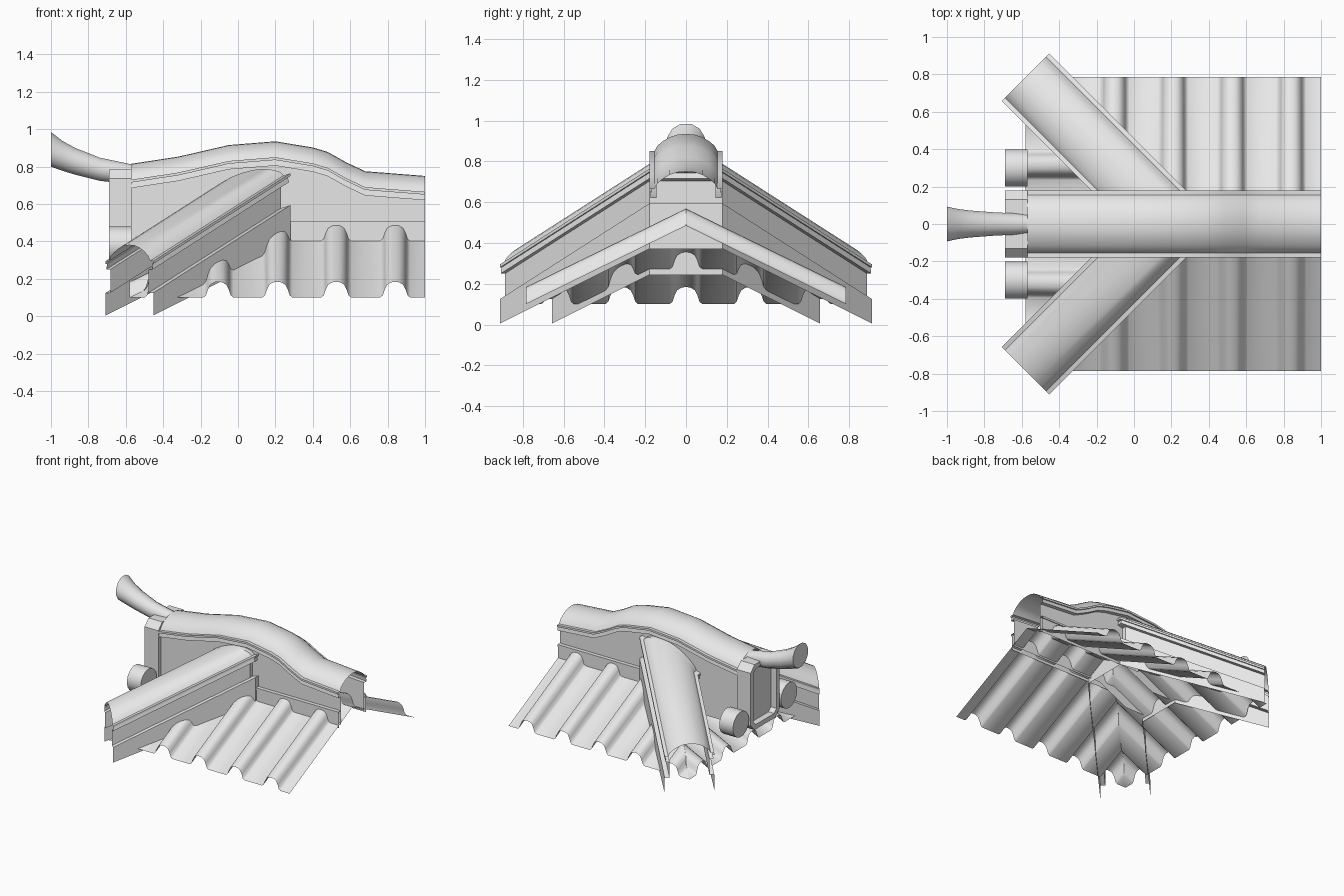
import bpy, bmesh, math
from mathutils import Vector

cube = bpy.data.objects.get("Cube")
if cube:
    bpy.data.objects.remove(cube, do_unlink=True)

mat = bpy.data.materials.new("light grey clay")
mat.use_nodes = True
GREY = (0.8, 0.8, 0.8, 1)
mat.diffuse_color = GREY
for node in mat.node_tree.nodes:
    if node.type == 'BSDF_PRINCIPLED':
        node.inputs["Base Color"].default_value = GREY


def finish(name, bm, angle=40):
    """Turn a bmesh into a named, shaded object."""
    bmesh.ops.recalc_face_normals(bm, faces=bm.faces[:])
    mesh = bpy.data.meshes.new(name)
    bm.to_mesh(mesh)
    bm.free()
    mesh.materials.append(mat)
    obj = bpy.data.objects.new(name, mesh)
    bpy.context.collection.objects.link(obj)
    bpy.ops.object.select_all(action='DESELECT')
    obj.select_set(True)
    bpy.context.view_layer.objects.active = obj
    bpy.ops.object.shade_smooth_by_angle(angle=math.radians(angle))
    return obj


def loft(rows, closed=False, caps=False):
    """Skin a list of equally long point rows."""
    bm = bmesh.new()
    grid = [[bm.verts.new(p) for p in row] for row in rows]
    n = len(grid[0])
    for a, b in zip(grid, grid[1:]):
        for i in range(n if closed else n - 1):
            j = (i + 1) % n
            bm.faces.new((a[i], a[j], b[j], b[i]))
    if caps:
        bm.faces.new(grid[0])
        bm.faces.new(grid[-1])
    return bm


def both_sides(half):
    """Mirror a half profile that starts on the centre line."""
    return [(-u, z) for u, z in reversed(half[1:])] + half


# Shared cap section: rounded crown, lip and lower band, measured from the crown
CAP = [(0, 0), (0.04, -0.003), (0.08, -0.016), (0.115, -0.037), (0.14, -0.058),
       (0.155, -0.085), (0.18, -0.085), (0.18, -0.1), (0.17, -0.1),
       (0.175, -0.13), (0.145, -0.13)]

# Main ridge: cap and walls swept along a wavy crest
CREST = [(-0.57, 0.815), (-0.32, 0.853), (-0.18, 0.885), (-0.05, 0.915),
         (0.2, 0.935), (0.4, 0.902), (0.48, 0.878), (0.58, 0.822),
         (0.68, 0.775), (1, 0.75)]
rows = []
for x, top in CREST:
    foot = 0.28 if x < 0.1 else 0.4
    rows.append([(x, u, top + z) for u, z in
                 both_sides(CAP + [(0.145, foot - top)])])
finish("main_ridge", loft(rows), 32)

# Stepped skirt along the foot of the main ridge
SKIRT = [(0.145, 0.51), (0.175, 0.51), (0.175, 0.495), (0.168, 0.495), (0.168, 0.38)]
for side, label in ((-1, "front"), (1, "back")):
    finish(label + "_ridge_skirt",
           loft([[(x, side * u, z) for u, z in SKIRT] for x in (0.1, 1)]))

# Hip ridges: both sloping arms joined by a level bridge under the main ridge
CORNER_X, CORNER_Y = -0.58, 0.785
HIP_TOP, RISE, ROOF_RISE = 0.38, 0.64, 0.49
half = CAP + [(0.145, -0.255), (0.18, -0.255), (0.18, -0.375)]
profile = both_sides(half)
low, high = [], []
for i, (u, z) in enumerate(profile):
    d = u * math.sqrt(0.5)
    run = CORNER_Y - 0.18 + d
    rise = 0.5 if i in (0, len(profile) - 1) else RISE
    low.append(Vector((CORNER_X + d, CORNER_Y + d, HIP_TOP + z)))
    high.append(Vector((CORNER_X + run + d, 0.18, HIP_TOP + z + rise * run)))


def flip(row):
    return [Vector((p.x, -p.y, p.z)) for p in row]


finish("hip_ridges", loft([flip(low), flip(high), high, low]), 32)

# Corrugated tile slopes, trimmed along the hip lines
ROLL = [(-0.08, 0), (-0.066, 0.012), (-0.056, 0.042), (-0.043, 0.068),
        (-0.022, 0.081), (0, 0.084)]
ROLL = ROLL + [(-s, h) for s, h in reversed(ROLL[:-1])]
PITCH = 0.315


def waves(start, end, first, count):
    pts = [(first + k * PITCH + s, h) for k in range(count) for s, h in ROLL]
    return [(start, 0)] + pts + [(end, 0)]


def trim(bm, point, keep):
    bmesh.ops.bisect_plane(bm, geom=bm.verts[:] + bm.edges[:] + bm.faces[:],
                           plane_co=point, plane_no=keep, clear_inner=True)


def slope_z(d, h):
    return 0.1 + ROOF_RISE * d + h


for side, label in ((-1, "front"), (1, "back")):
    line = waves(CORNER_X, 1, -0.42, 5)
    bm = loft([[(x, side * (CORNER_Y - d), slope_z(d, h)) for x, h in line]
               for d in (0, CORNER_Y)])
    trim(bm, (CORNER_X, side * CORNER_Y, 0), (1, side, 0))
    finish(label + "_roof_tiles", bm, 50)

line = waves(-CORNER_Y, CORNER_Y, -2 * PITCH, 5)
bm = loft([[(CORNER_X + d, y, slope_z(d, h)) for y, h in line]
           for d in (0, CORNER_Y)])
for side in (-1, 1):
    trim(bm, (CORNER_X, side * CORNER_Y, 0), (-1, -side, 0))
finish("end_roof_tiles", bm, 50)

# End plaque: chamfered frame around a recessed panel
W, LOW, HIGH, C = 0.18, 0.27, 0.785, 0.05
outline = [(-W + C, LOW), (W - C, LOW), (W, LOW + C), (W, HIGH - C),
           (W - C, HIGH), (-W + C, HIGH), (-W, HIGH - C), (-W, LOW + C)]
bm = loft([[(x, y, z) for y, z in outline] for x in (-0.57, -0.69)],
          closed=True, caps=True)
bmesh.ops.recalc_face_normals(bm, faces=bm.faces[:])
face = min(bm.faces, key=lambda f: f.calc_center_median().x)
bmesh.ops.inset_region(bm, faces=[face], thickness=0.04)
inner = bmesh.ops.extrude_discrete_faces(bm, faces=[face])["faces"][0]
bmesh.ops.translate(bm, verts=inner.verts[:], vec=(0.05, 0, 0))
finish("end_plaque", bm, 30)


def ring(x, y, z, radius, sides):
    return [(x, y + radius * math.sin(math.tau * (i + 0.5) / sides),
             z + radius * math.cos(math.tau * (i + 0.5) / sides))
            for i in range(sides)]


# Round drums on both sides of the plaque
for side, label in ((-1, "front"), (1, "back")):
    finish(label + "_drum",
           loft([ring(x, side * 0.3, 0.38, 0.1, 20) for x in (-0.69, -0.57)],
                closed=True, caps=True))

# Flared horn rising from the ridge end
HORN = [(-1, 0.892, 0.096), (-0.94, 0.858, 0.083), (-0.87, 0.828, 0.074),
        (-0.74, 0.786, 0.064), (-0.57, 0.758, 0.056), (-0.5, 0.756, 0.05)]
finish("horn", loft([ring(x, 0, z, r, 12) for x, z, r in HORN],
                    closed=True, caps=True))
